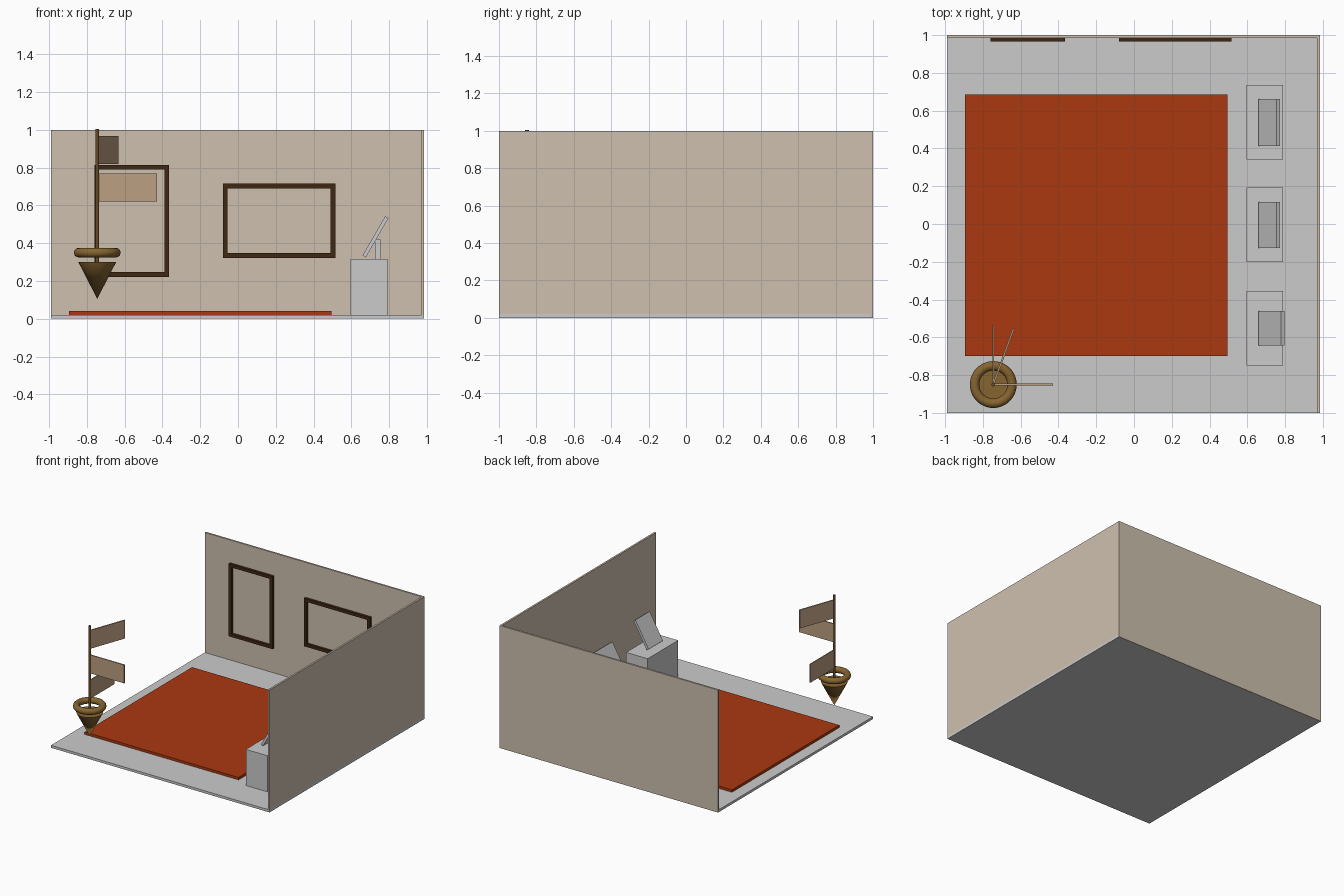
import bpy
from math import radians, sin, cos, pi
from mathutils import Matrix, Vector

if "Cube" in bpy.data.objects:
    bpy.data.objects.remove(bpy.data.objects["Cube"])


def material(name, r, g, b):
    m = bpy.data.materials.new(name)
    m.diffuse_color = (r, g, b, 1)
    m.use_nodes = True
    m.node_tree.nodes["Principled BSDF"].inputs["Base Color"].default_value = m.diffuse_color
    return m


PLASTER = material("plaster", 0.62, 0.53, 0.43)
TILE = material("pale_floor", 0.70, 0.70, 0.67)
RUST = material("rust_fabric", 0.40, 0.04, 0.005)
DARK_WOOD = material("dark_wood", 0.05, 0.02, 0.006)
BRONZE = material("bronze_wood", 0.24, 0.13, 0.03)
POLE_WOOD = material("pole_wood", 0.13, 0.07, 0.02)
BOARD_WOOD = material("board_wood", 0.50, 0.35, 0.22)


def finish(name, mat=None):
    ob = bpy.context.object
    ob.name = name
    if mat:
        ob.data.materials.append(mat)
    return ob


def box(name, x, y, z, mat=None):
    """Box from (min, max) ranges."""
    bpy.ops.mesh.primitive_cube_add(size=1)
    ob = finish(name, mat)
    lo, hi = Vector((x[0], y[0], z[0])), Vector((x[1], y[1], z[1]))
    ob.data.transform(Matrix.Translation((lo + hi) / 2) @ Matrix.Diagonal((*(hi - lo), 1)))
    return ob


# Room shell and rug
box("floor", (-0.99, 0.985), (-1, 0.985), (0, 0.02), TILE)
box("back_wall", (-0.99, 0.985), (0.985, 1), (0, 1), PLASTER)
box("right_wall", (0.97, 0.985), (-1, 0.985), (0.02, 1), PLASTER)
box("rug", (-0.895, 0.495), (-0.70, 0.685), (0.02, 0.04), RUST)


# Open picture frames: rectangular border extruded in y
def picture_frame(name, x0, x1, z0, z1, t=0.025, y0=0.965, y1=0.985):
    rings = [[(x0 + d, z0 + d), (x1 - d, z0 + d), (x1 - d, z1 - d), (x0 + d, z1 - d)] for d in (0, t)]
    verts = [(x, y, z) for y in (y0, y1) for ring in rings for x, z in ring]
    faces = []
    for i in range(4):
        j = (i + 1) % 4
        faces += [(i, j, 4 + j, 4 + i), (8 + j, 8 + i, 12 + i, 12 + j),
                  (j, i, 8 + i, 8 + j), (4 + i, 4 + j, 12 + j, 12 + i)]
    me = bpy.data.meshes.new(name)
    me.from_pydata(verts, [], faces)
    me.materials.append(DARK_WOOD)
    bpy.context.collection.objects.link(bpy.data.objects.new(name, me))


picture_frame("portrait_frame", -0.76, -0.365, 0.222, 0.815)
picture_frame("landscape_frame", -0.08, 0.515, 0.322, 0.715)

# Pedestals with a stand and a tilted screen: centre y, screen width, screen length
for label, y, width, length in (("back", 0.538, 0.25, 0.19),
                                ("middle", -0.005, 0.245, 0.19),
                                ("front", -0.552, 0.185, 0.24)):
    box(label + "_pedestal", (0.595, 0.79), (y - 0.197, y + 0.197), (0.02, 0.315))
    box(label + "_stand", (0.725, 0.755), (y - 0.015, y + 0.015), (0.315, 0.42))
    screen = box(label + "_screen", (-0.01, 0.01), (-width / 2, width / 2), (0, length))
    screen.location = (0.668, y, 0.33)
    screen.rotation_euler = (0, radians(30), 0)

# Signpost: floating cone, ring and pole
PX, PY = -0.745, -0.85
bpy.ops.mesh.primitive_cone_add(vertices=32, radius1=0, radius2=0.10, depth=0.195,
                                location=(PX, PY, 0.2025))
finish("sign_cone", BRONZE)
bpy.ops.object.shade_smooth_by_angle()
bpy.ops.mesh.primitive_torus_add(major_radius=0.099, minor_radius=0.025, major_segments=48,
                                 minor_segments=12, location=(PX, PY, 0.35))
finish("sign_ring", BRONZE)
bpy.ops.object.shade_smooth()
bpy.ops.mesh.primitive_cylinder_add(vertices=32, radius=0.01, depth=0.705,
                                    location=(PX, PY, 0.6525))
finish("sign_pole", POLE_WOOD)
bpy.ops.object.shade_smooth_by_angle()

# Blank direction boards fanned around the pole: heading, bottom height
for label, heading, z in (("top", 70, 0.818), ("middle", 0, 0.62), ("lower", 90, 0.41)):
    board = box(label + "_board", (0.01, 0.315), (-0.005, 0.005), (0, 0.15), BOARD_WOOD)
    board.location = (PX, PY, z)
    board.rotation_euler = (0, 0, radians(heading))
